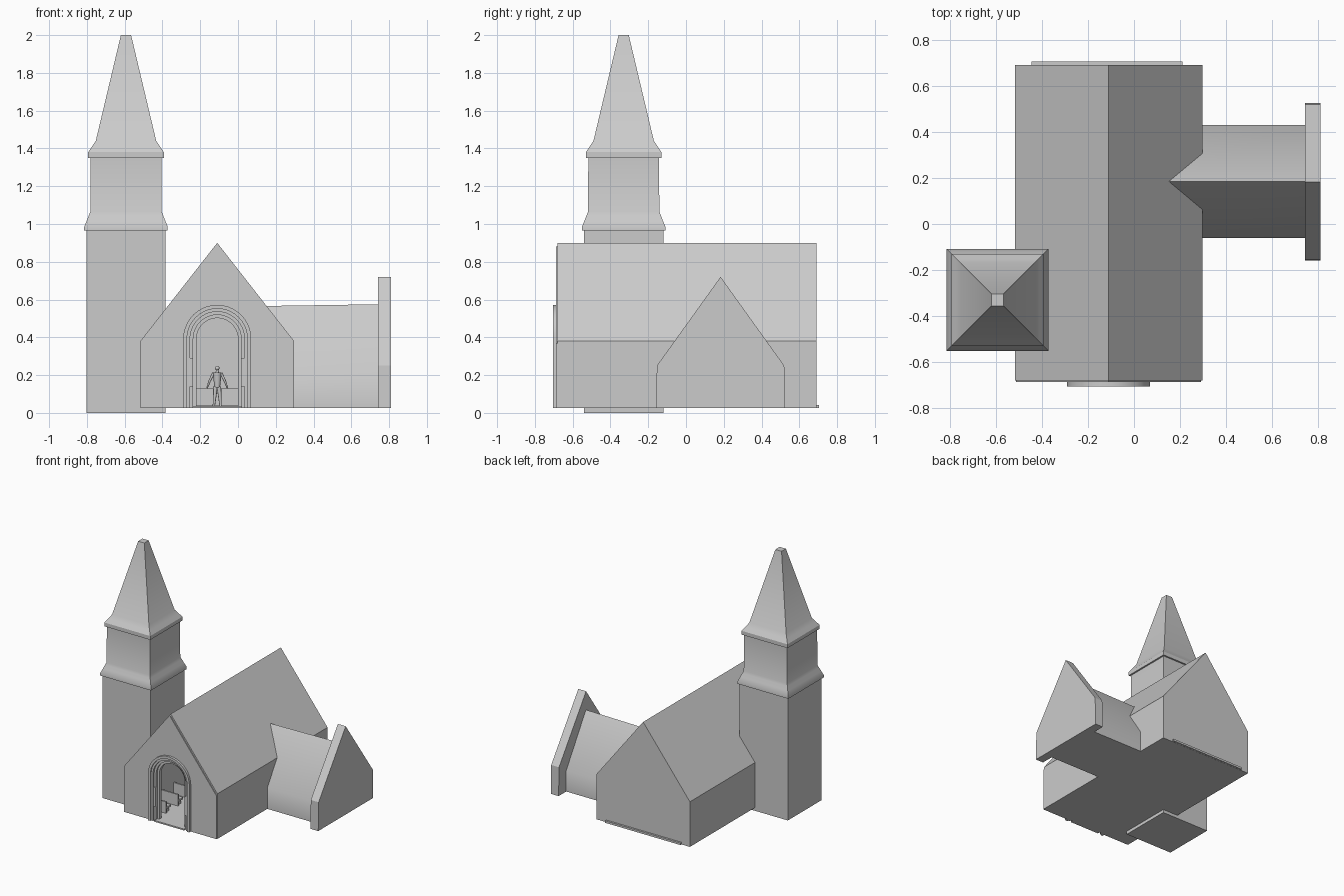
import bpy, bmesh, math
from mathutils import Vector

if "Cube" in bpy.data.objects:
    bpy.data.objects.remove(bpy.data.objects["Cube"])

CX = -0.11   # nave centre line
BASE = 0.025


def make(name, verts, faces, smooth=None):
    me = bpy.data.meshes.new(name)
    bm = bmesh.new()
    vs = [bm.verts.new(v) for v in verts]
    for f in faces:
        bm.faces.new([vs[i] for i in f])
    bmesh.ops.recalc_face_normals(bm, faces=bm.faces)
    bm.to_mesh(me)
    bm.free()
    ob = bpy.data.objects.new(name, me)
    bpy.context.collection.objects.link(ob)
    if smooth:
        activate(ob)
        bpy.ops.object.shade_smooth_by_angle(angle=math.radians(smooth))
    return ob


def activate(ob):
    bpy.ops.object.select_all(action='DESELECT')
    ob.select_set(True)
    bpy.context.view_layer.objects.active = ob


def loft(name, rings, smooth=None):
    """Join closed rings of equal length and cap both ends."""
    n = len(rings[0])
    verts = [p for r in rings for p in r]
    faces = [list(range(n)), list(range(len(verts) - n, len(verts)))]
    for k in range(len(rings) - 1):
        for i in range(n):
            j = (i + 1) % n
            faces.append([k*n + i, k*n + j, (k+1)*n + j, (k+1)*n + i])
    return make(name, verts, faces, smooth)


def extrude_y(name, pts, y0, y1, smooth=None):
    return loft(name, [[(x, y, z) for x, z in pts] for y in (y0, y1)], smooth)


def box(name, x0, x1, y0, y1, z0, z1):
    return extrude_y(name, [(x0, z0), (x1, z0), (x1, z1), (x0, z1)], y0, y1)


def gable(half, base, eave, ridge):
    return [(CX - half, base), (CX - half, eave), (CX, ridge),
            (CX + half, eave), (CX + half, base)]


def arch(r, base=BASE, spring=0.392, n=20):
    mid = [(CX - r*math.cos(math.pi*i/n), spring + r*math.sin(math.pi*i/n)) for i in range(n + 1)]
    return [(CX - r, base)] + mid + [(CX + r, base)]


def cut(ob, cutter):
    cutter.hide_render = True
    m = ob.modifiers.new("cut", 'BOOLEAN')
    m.operation, m.solver, m.object = 'DIFFERENCE', 'EXACT', cutter
    activate(ob)
    bpy.ops.object.modifier_apply(modifier=m.name)
    bpy.data.objects.remove(cutter)


def limb(name, a, b, r0, r1, n=8):
    """Tapered round limb between two points."""
    a, b = Vector(a), Vector(b)
    q = (b - a).to_track_quat('Z', 'Y')
    ring = lambda c, r: [c + q @ Vector((r*math.cos(t*math.tau/n), r*math.sin(t*math.tau/n), 0))
                         for t in range(n)]
    return loft(name, [ring(a, r0), ring(b, r1)], 50)


# Hollow nave with arched doorway
nave = extrude_y("nave", gable(0.407, BASE, 0.38, 0.90), -0.68, 0.69)
cut(nave, extrude_y("nave_void", gable(0.387, 0.035, 0.373, 0.868), -0.645, 0.67))
cut(nave, extrude_y("door_void", arch(0.165, 0.035), -0.8, -0.6))

# Slightly raised front panel
facade = extrude_y("facade", gable(0.402, BASE, 0.367, 0.882), -0.687, -0.679)
cut(facade, extrude_y("door_void", arch(0.165, 0.0), -0.8, -0.6))

# Stepped door arches
for i, (r1, r0, y) in enumerate([(0.18, 0.16, -0.705), (0.161, 0.144, -0.695),
                                 (0.145, 0.127, -0.68), (0.128, 0.11, -0.665)]):
    extrude_y(f"door_arch_{i}", arch(r1) + arch(r0)[::-1], y, -0.635, 40)
box("threshold", CX - 0.13, CX + 0.13, -0.70, -0.63, BASE, 0.036)
for s in (-1, 1):
    x = CX + s*0.137
    box("jamb_panel", x - 0.01, x + 0.01, -0.69, -0.67, 0.14, 0.29)

# Altar platform showing at the back wall
box("altar_platform", -0.445, 0.21, 0.42, 0.705, BASE + 0.001, 0.042)
box("altar", CX - 0.12, CX + 0.12, 0.56, 0.63, 0.042, 0.13)

# Pews on both sides of the aisle
for s in (-1, 1):
    x0, x1 = sorted((CX + s*0.13, CX + s*0.31))
    for k in range(6):
        y = -0.5 + k*0.15
        box("pew_seat", x0, x1, y - 0.045, y + 0.01, 0.065, 0.08)
        box("pew_base", x0 + 0.01, x1 - 0.01, y - 0.03, y, 0.034, 0.066)
        box("pew_back", x0, x1, y - 0.055, y - 0.043, 0.034, 0.125)

# Standing figure in the aisle
FY = 0.36
limb("figure_torso", (CX, FY, 0.135), (CX, FY, 0.215), 0.015, 0.024)
limb("figure_neck", (CX, FY, 0.21), (CX, FY, 0.228), 0.01, 0.006)
bpy.ops.mesh.primitive_uv_sphere_add(segments=12, ring_count=8, radius=0.012, location=(CX, FY, 0.237))
bpy.context.object.name = "figure_head"
bpy.ops.object.shade_smooth()
for s in (-1, 1):
    elbow = (CX + s*0.04, FY, 0.17)
    limb("figure_upper_arm", (CX + s*0.02, FY, 0.21), elbow, 0.008, 0.006)
    limb("figure_forearm", elbow, (CX + s*0.055, FY, 0.128), 0.006, 0.004)
    limb("figure_leg", (CX + s*0.009, FY, 0.14), (CX + s*0.018, FY, 0.035), 0.012, 0.006)

# Tower shaft, cornices and spire as one square profile
TX, TY = -0.593, -0.33
profile = [(0.21, 0), (0.21, 0.965), (0.221, 0.965), (0.221, 0.985), (0.208, 1.017),
           (0.197, 1.045), (0.189, 1.065), (0.187, 1.35), (0.20, 1.35), (0.20, 1.38),
           (0.18, 1.41), (0.16, 1.44), (0.027, 2.0)]
square = [(-1, -1), (1, -1), (1, 1), (-1, 1)]
loft("tower", [[(TX + sx*h, TY + sy*h, z) for sx, sy in square] for h, z in profile], 24)

# Side wing: inner end follows the nave roof
WY = 0.185
wing = [(-0.245, BASE, 0.28), (-0.245, 0.19, 0.28), (0, 0.566, 0.15), (0.245, 0.19, 0.28), (0.245, BASE, 0.28)]
loft("side_wing", [[(x, WY + y, z) for y, z, x in wing],
                   [(0.75, WY + y, z + (0.009 if y == 0 else 0)) for y, z, x in wing]], 50)

# Wing end gable wall
end = [(-0.342, BASE), (-0.337, 0.25), (0, 0.72), (0.337, 0.25), (0.342, BASE)]
loft("wing_gable", [[(x, WY - 0.002 + y, z) for y, z in end] for x in (0.742, 0.81)])
